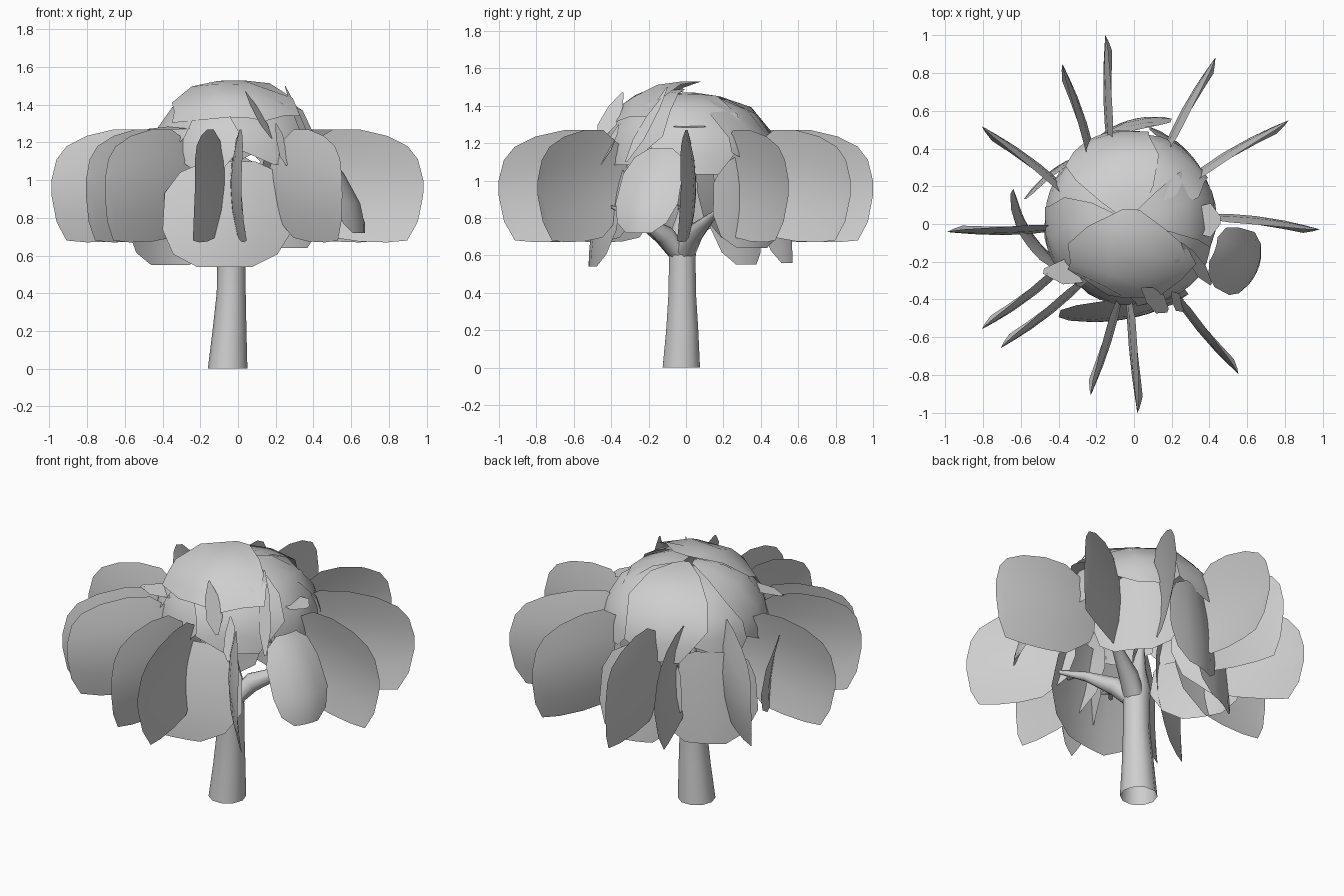
import bpy, bmesh
from math import sin, cos, pi, radians, hypot
from mathutils import Vector, Matrix

old = bpy.data.objects.get("Cube")
if old:
    bpy.data.objects.remove(old)

GREY = (0.62, 0.62, 0.62, 1)
mat = bpy.data.materials.new("plain_grey")
mat.use_nodes = True
mat.diffuse_color = GREY
mat.node_tree.nodes["Principled BSDF"].inputs["Base Color"].default_value = GREY


def finish(name, bm):
    """Turn a bmesh into a smooth, grey object."""
    bmesh.ops.remove_doubles(bm, verts=bm.verts, dist=0.0005)
    bmesh.ops.recalc_face_normals(bm, faces=bm.faces)
    me = bpy.data.meshes.new(name)
    bm.to_mesh(me)
    bm.free()
    me.materials.append(mat)
    ob = bpy.data.objects.new(name, me)
    bpy.context.collection.objects.link(ob)
    bpy.ops.object.select_all(action='DESELECT')
    bpy.context.view_layer.objects.active = ob
    ob.select_set(True)
    bpy.ops.object.shade_smooth_by_angle(angle=radians(50))


def card(name, rows, place, cols=4):
    """Thin leaf card: rows of (u, low v, high v), bent into space by place."""
    bm = bmesh.new()
    grid = [[bm.verts.new(place(u, lo + (hi - lo) * i / cols)) for i in range(cols + 1)]
            for u, lo, hi in rows]
    for a, b in zip(grid, grid[1:]):
        for i in range(cols):
            bm.faces.new((a[i], a[i + 1], b[i + 1], b[i]))
    finish(name, bm)


def tube(name, points, sides=10):
    """Tapered open limb through points of (x, y, z, radius)."""
    bm = bmesh.new()
    up = Vector((0, 0, 1))
    path = [Vector(p[:3]) for p in points]
    rings = []
    for i, p in enumerate(path):
        d = path[min(i + 1, len(path) - 1)] - path[max(i - 1, 0)]
        q = up.rotation_difference(d if i else up)
        rings.append([bm.verts.new(p + q @ Vector((cos(2 * pi * k / sides), sin(2 * pi * k / sides), 0))
                                   * points[i][3]) for k in range(sides)])
    for a, b in zip(rings, rings[1:]):
        for k in range(sides):
            n = (k + 1) % sides
            bm.faces.new((a[k], a[n], b[n], b[k]))
    finish(name, bm)


# Trunk and limbs
tube("trunk", [(-.055, -.025, 0, .105), (-.045, -.02, .2, .09), (-.036, -.02, .4, .077),
               (-.035, -.02, .58, .075), (-.035, -.02, .68, .08), (-.04, -.01, .8, .045),
               (-.05, .01, .98, .01)])
for name, (x, y, z) in (("left_branch", (.38, .2, .86)), ("right_branch", (-.12, -.42, .86)),
                        ("front_branch", (.24, -.4, .86))):
    tube(name, [(-.035, -.02, .58, .06), (x * .25 - .025, y * .25 - .015, .71, .055),
                (x * .6, y * .6, .79, .028), (x, y, z, .008)], 8)
    tube(name + "_twig", [(x * .7, y * .7, .81, .02), (x * .9 - .04, y * .9, .82, .012),
                          (x - .06, y + .02, .86, .005)], 6)

# Upright fins radiating from the crown: inner x, y, outer x, y, sideways bend
FIN_ROWS = [(0, .95, 1.06), (.08, .81, 1.18), (.3, .695, 1.27), (.5, .675, 1.27),
            (.72, .67, 1.235), (.88, .68, 1.18), (.96, .78, 1.11), (1, .92, 1.0)]
FINS = [(-.11, .33, -.13, 1, -.02), (-.2, .2, -.4, .84, .03), (.14, .3, .45, .87, -.025),
        (.18, .13, .83, .53, -.035), (.3, .03, .98, -.05, -.03), (.18, -.3, .57, -.78, .025),
        (-.02, -.3, .04, -1, .015), (-.07, -.32, -.25, -.9, -.02), (-.2, -.22, -.72, -.64, -.03),
        (-.28, -.11, -.82, -.54, -.035), (-.32, .0, -.99, -.02, -.025), (-.24, .04, -.82, .5, .035)]
for n, (x0, y0, x1, y1, bend) in enumerate(FINS):
    a, b = Vector((x0, y0, 0)), Vector((x1, y1, 0))
    side = (b - a).normalized().cross(Vector((0, 0, 1)))
    cup = .045 if bend > 0 else -.045

    def fin(u, z):
        lean = cup * (.5 - ((z - .97) / .3) ** 2)
        return a.lerp(b, u) + side * (bend * 4 * u * (1 - u) + lean) + Vector((0, 0, z))
    card(f"leaf_fin_{n + 1}", FIN_ROWS, fin)

# Hanging skirt cards: azimuth, sideways offset, half width, low and high radius, low and high z
SKIRT_ROWS = [(0, -.5, .35), (.12, -.85, .75), (.35, -1, 1), (.7, -.95, .95), (.9, -.7, .8), (1, -.3, .45)]
SKIRTS = [(-80, -.13, .35, .49, .38, .54, 1.1), (-22, .02, .18, .7, .45, .72, 1.17),
          (215, -.25, .27, .47, .53, .7, 1.15), (120, .17, .27, .47, .44, .55, 1.1),
          (109, -.13, .24, .53, .47, .56, 1.12), (42, .08, .25, .47, .43, .64, 1.14)]
for n, (az, off, w, r0, r1, z0, z1) in enumerate(SKIRTS):
    turn = Matrix.Rotation(radians(az), 3, 'Z')

    def skirt(u, v):
        r = r0 + (r1 - r0) * u * u - .06 * v * v
        return turn @ Vector((r, off + v * w, z0 + (z1 - z0) * u))
    card(f"leaf_skirt_{n + 1}", SKIRT_ROWS, skirt)

# Overlapping dome cards on a boxy cap: azimuth, start angle, end angle, half width, radius, height
DOME_ROWS = [(0, -.15, .1), (.2, -.65, .5), (.45, -.95, .85), (.7, -.9, 1), (.85, -.95, .75), (1, -.3, .45)]
DOME = [(5, 0, 1.5, .58, .45, .47), (58, .1, 1.4, .5, .47, .45), (108, 0, 1.45, .5, .485, .46),
        (155, .05, 1.38, .5, .465, .44), (200, .1, 1.42, .5, .475, .47), (248, .1, 1.45, .5, .455, .48),
        (305, .1, 1.4, .55, .465, .49), (268, -.12, .95, .75, .47, .53)]
for n, (az, t0, t1, w, radius, height) in enumerate(DOME):
    turn = Matrix.Rotation(radians(az), 3, 'Z')

    def dome(u, v):
        t, s = t0 + (t1 - t0) * u, v * w
        p = turn @ Vector((sin(t) * cos(s), sin(s), cos(t) * cos(s)))
        p /= (hypot(p.x, p.y) ** 2.7 + abs(p.z) ** 2.7) ** (1 / 2.7)
        return Vector((p.x * radius - .01, p.y * radius + .02, p.z * height + 1))
    card(f"leaf_dome_{n + 1}", DOME_ROWS, dome, 3)

# Small leaves poking out of the dome: base, tip, width direction
SLIVER_ROWS = [(0, -.1, .1), (.3, -.8, .8), (.7, -1, 1), (1, -.2, .2)]
SLIVERS = [((.04, -.34, 1.47), (.18, -.46, 1.22), (.02, .05, 0)),
           ((.25, -.1, 1.5), (.41, -.32, 1.1), (.02, .03, 0)),
           ((-.1, -.25, 1.29), (-.48, -.25, 1.27), (.01, .07, .01)),
           ((.2, -.36, 1.3), (.26, -.46, 1.08), (.02, .03, .02)),
           ((.28, .02, 1.3), (.46, .02, 1.28), (0, .09, 0))]
for n, (base, tip, wide) in enumerate(SLIVERS):
    base, tip, wide = Vector(base), Vector(tip), Vector(wide)
    card(f"small_leaf_{n + 1}", SLIVER_ROWS, lambda u, v: base.lerp(tip, u) + wide * v, 2)
